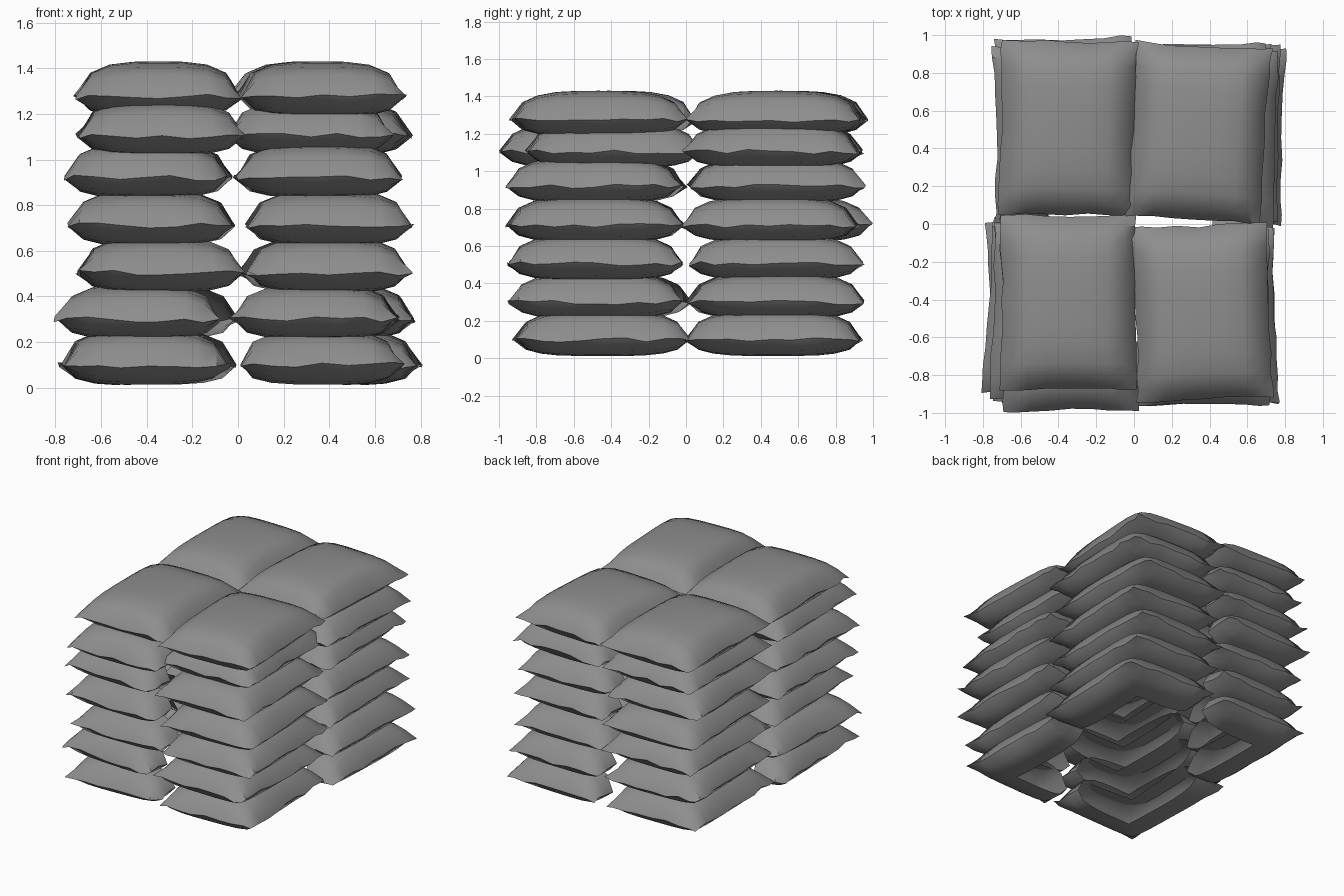
import bpy, bmesh, math, random
from mathutils import Vector, Matrix

if "Cube" in bpy.data.objects:
    bpy.data.objects.remove(bpy.data.objects["Cube"])

random.seed(4)
W, L = 0.362, 0.466           # half width and half length of one sack
NX, NY = 8, 10                # cells across and along a sack
BAND = 0.22                   # depth of the visible outer shell of the hollow stack

cloth = bpy.data.materials.new("dark_grey_cloth")
cloth.diffuse_color = (0.27, 0.27, 0.27, 1)
cloth.use_nodes = True
cloth.node_tree.nodes["Principled BSDF"].inputs["Base Color"].default_value = cloth.diffuse_color

SEAM_Z = [0.10, 0.30, 0.505, 0.71, 0.92, 1.105, 1.275]
# per layer: outer x reach, outer y reach, turn in degrees
STACK = {
    ("front", "left"): [(.79, .92, 2), (.81, .94, -4), (.71, .95, 1), (.75, .95, -1),
                        (.77, .95, -2), (.71, 1.0, 1), (.71, .88, 0)],
    ("front", "right"): [(.73, .93, 2), (.71, .95, -1), (.76, .96, 1), (.77, .97, 2),
                         (.72, .96, 0), (.68, .86, 1), (.74, .95, 2.5)],
    ("back", "left"): [(.73, .94, 1), (.73, .95, 2), (.71, .95, -1), (.74, 1.0, 2),
                       (.75, .95, 1), (.71, .95, -1), (.72, .98, -1)],
    ("back", "right"): [(.81, .95, -2), (.78, .96, -1), (.74, .95, 1), (.76, .93, -2),
                        (.72, .96, 1), (.77, .94, -2), (.73, .97, -3.5)],
}


def spaced(i, n):
    """Grid coordinate -1..1, denser towards the seam."""
    t = 2 * i / n - 1
    return 0.5 * t + 0.5 * math.sin(t * math.pi / 2)


def sack(name, sx, sy, reach_x, reach_y, turn, z, top_layer):
    bm = bmesh.new()
    # pillow surfaces: domed top and flatter underside sharing one wavy seam
    seam, grids = {}, {}
    for side, height in ((1, 0.155), (-1, -0.09)):
        grid = {}
        for i in range(NX + 1):
            for j in range(NY + 1):
                u, v = spaced(i, NX), spaced(j, NY)
                edge = i in (0, NX) or j in (0, NY)
                if edge and (i, j) in seam:
                    grid[i, j] = seam[i, j]
                    continue
                puff = math.sqrt(max(0, (1 - abs(u) ** 4) * (1 - abs(v) ** 4)))
                puff *= 1 - 0.06 * (u * u + v * v)
                pos = Vector((W * u, L * v, height * puff))
                # edges draw in slightly between the corners
                pos.x *= 1 - 0.03 * (1 - v * v)
                pos.y *= 1 - 0.02 * (1 - u * u)
                if edge:
                    pos += Vector((random.uniform(-.007, .007), random.uniform(-.007, .007),
                                   random.uniform(-.014, .012)))
                grid[i, j] = bm.verts.new(pos)
                if edge:
                    seam[i, j] = grid[i, j]
        grids[side] = grid
    # faces: keep the outer shell only, except the fully visible top layer
    for side, grid in grids.items():
        for i in range(NX):
            for j in range(NY):
                q = [grid[i, j], grid[i + 1, j], grid[i + 1, j + 1], grid[i, j + 1]]
                c = sum((v.co for v in q), Vector()) / 4
                outer = min(W - sx * c.x, L - sy * c.y) < BAND
                if outer or (top_layer and side == 1):
                    f = bm.faces.new(q if side == 1 else q[::-1])
                    f.smooth = True
    bmesh.ops.delete(bm, geom=[v for v in bm.verts if not v.link_faces], context='VERTS')
    for e in bm.edges:
        if len(e.link_faces) == 2 and e.calc_face_angle(0) > math.radians(45):
            e.smooth = False
    # place the sack so that its outer sides meet the wanted reach
    r = math.radians(turn)
    hx = W * math.cos(r) + L * abs(math.sin(r))
    hy = L * math.cos(r) + W * abs(math.sin(r))
    place = Matrix.Translation((sx * (reach_x - hx), sy * (reach_y - hy), z))
    bm.transform(place @ Matrix.Rotation(r, 4, 'Z'))
    mesh = bpy.data.meshes.new(name)
    bm.to_mesh(mesh)
    bm.free()
    mesh.materials.append(cloth)
    bpy.context.collection.objects.link(bpy.data.objects.new(name, mesh))


# seven layers of four sacks
for (row, col), layers in STACK.items():
    for k, (rx, ry, turn) in enumerate(layers):
        sack(f"sack_{row}_{col}_{k + 1}", 1 if col == "right" else -1,
             1 if row == "back" else -1, rx, ry, turn, SEAM_Z[k], k == 6)
